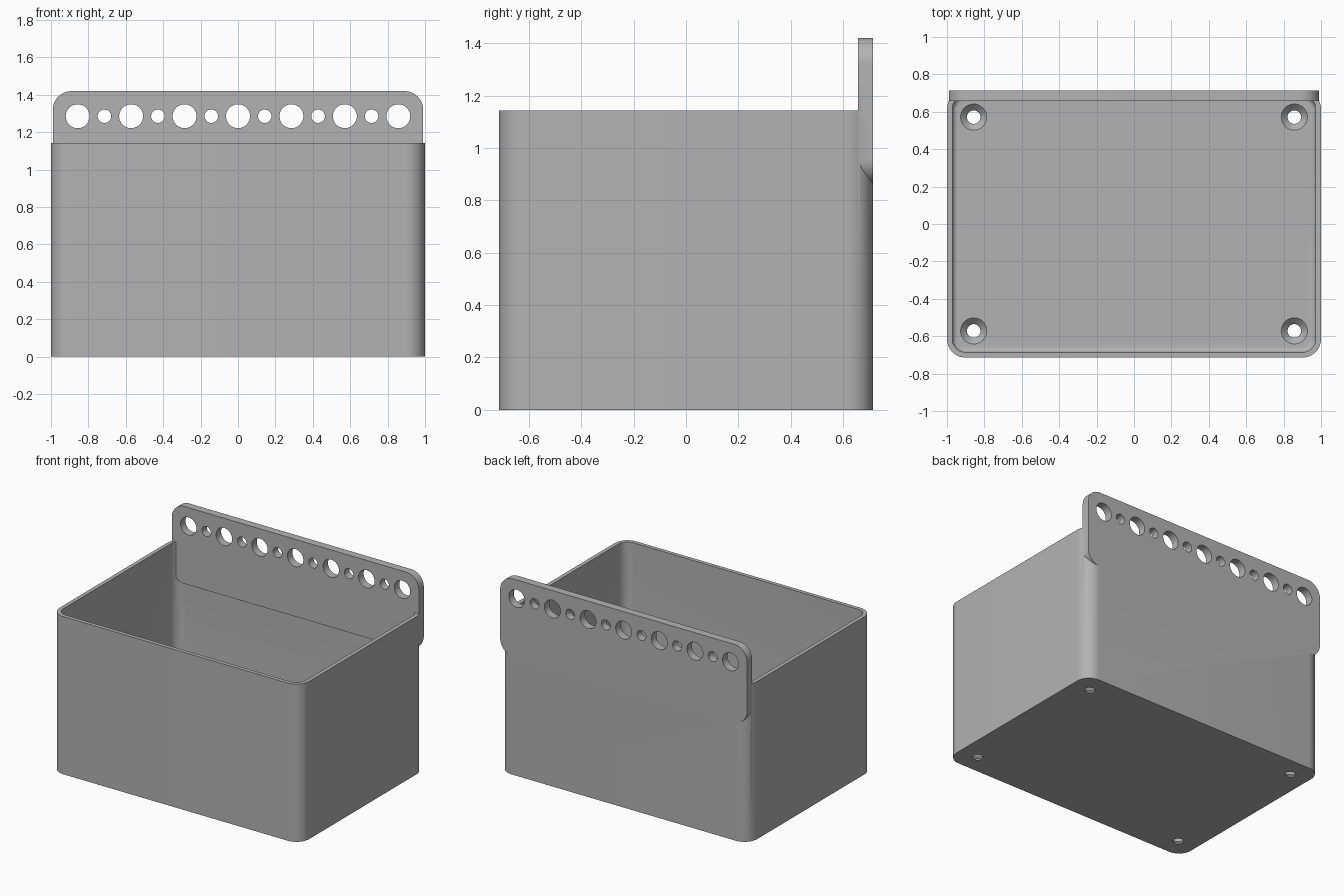
import bpy, bmesh, math
from mathutils import Matrix

if "Cube" in bpy.data.objects:
    bpy.data.objects.remove(bpy.data.objects["Cube"])

grey = bpy.data.materials.new("Matte grey")
grey.use_nodes = True
grey.diffuse_color = (0.45, 0.45, 0.45, 1)
grey.node_tree.nodes["Principled BSDF"].inputs["Base Color"].default_value = (0.45, 0.45, 0.45, 1)

UNIT = 1 / 70          # one millimetre of the design
HALF_X, HALF_Y, HEIGHT = 1.0, 50 * UNIT, 80 * UNIT
RADIUS, WALL, FLOOR = 0.1, 2 * UNIT, 3 * UNIT
FILLET = 2 * UNIT
PLATE_T = 4 * UNIT


def rounded_rect(hx, hy, r, steps=12):
    """Counter-clockwise outline of a rectangle with round corners."""
    pts = []
    for quarter, (sx, sy) in enumerate([(1, 1), (-1, 1), (-1, -1), (1, -1)]):
        for i in range(steps + 1):
            a = (quarter + i / steps) * math.pi / 2
            pts.append((sx * (hx - r) + r * math.cos(a), sy * (hy - r) + r * math.sin(a)))
    return pts


def circle(cx, cy, r, n=40):
    return [(cx + r * math.cos(math.tau * i / n), cy + r * math.sin(math.tau * i / n)) for i in range(n)]


def loft(bm, layers):
    """Closed solid through a stack of (outline, z) layers."""
    rings = [[bm.verts.new((x, y, z)) for x, y in outline] for outline, z in layers]
    bm.faces.new(rings[0][::-1])
    bm.faces.new(rings[-1])
    for low, high in zip(rings, rings[1:]):
        n = len(low)
        for i in range(n):
            j = (i + 1) % n
            bm.faces.new((low[i], low[j], high[j], high[i]))


def make(name, solids, matrix=None):
    bm = bmesh.new()
    for layers in solids:
        loft(bm, layers)
    if matrix:
        bm.transform(matrix)
    mesh = bpy.data.meshes.new(name)
    bm.to_mesh(mesh)
    bm.free()
    mesh.materials.append(grey)
    obj = bpy.data.objects.new(name, mesh)
    bpy.context.collection.objects.link(obj)
    return obj


def combine(target, other, operation):
    """Apply a boolean, then discard the helper solid."""
    mod = target.modifiers.new(operation, 'BOOLEAN')
    mod.operation, mod.object, mod.solver = operation, other, 'EXACT'
    bpy.ops.object.select_all(action='DESELECT')
    bpy.context.view_layer.objects.active = target
    target.select_set(True)
    bpy.ops.object.modifier_apply(modifier=mod.name)
    bpy.data.objects.remove(other)


# Box shell
box = make("storage_box", [[(rounded_rect(HALF_X, HALF_Y, RADIUS), 0),
                            (rounded_rect(HALF_X, HALF_Y, RADIUS), HEIGHT)]])

# Cavity with a filleted floor edge
layers = []
for i in range(9):
    a = i / 8 * math.pi / 2
    inset = WALL + FILLET * (1 - math.sin(a))
    layers.append((rounded_rect(HALF_X - inset, HALF_Y - inset, RADIUS - inset),
                   FLOOR + FILLET * (1 - math.cos(a))))
layers.append((rounded_rect(HALF_X - WALL, HALF_Y - WALL, RADIUS - WALL), HEIGHT + 0.1))
combine(box, make("cavity_cutter", [layers]), 'DIFFERENCE')

# Countersunk screw holes in the floor
screws = []
for x in (-60 * UNIT, 60 * UNIT):
    for y in (-40 * UNIT, 40 * UNIT):
        small, large = circle(x, y, 0.036), circle(x, y, 0.07)
        screws.append([(small, -0.05), (small, FLOOR - 0.034), (large, FLOOR), (large, FLOOR + 0.02)])
combine(box, make("screw_cutter", screws), 'DIFFERENCE')

# Hanging plate, upright against the back
PLATE_LOW, PLATE_TOP = 0.86, 1.42
upright = Matrix.Translation((0, HALF_Y, 0)) @ Matrix.Rotation(math.pi / 2, 4, 'X')
mid, half = (PLATE_LOW + PLATE_TOP) / 2, (PLATE_TOP - PLATE_LOW) / 2
outline = [(x, y + mid) for x, y in rounded_rect(0.99, half, RADIUS)]
plate = make("hanging_plate", [[(outline, 0), (outline, PLATE_T)]], upright)

# Alternating large and small holes along the plate
holes = []
for i in range(-6, 7):
    ring = circle(i * 10 * UNIT, 90 * UNIT, 0.036 if i % 2 else 0.064)
    holes.append([(ring, -0.05), (ring, PLATE_T + 0.05)])
combine(plate, make("hole_cutter", holes, upright), 'DIFFERENCE')
combine(box, plate, 'UNION')

bpy.ops.object.shade_smooth_by_angle(angle=math.radians(30))
